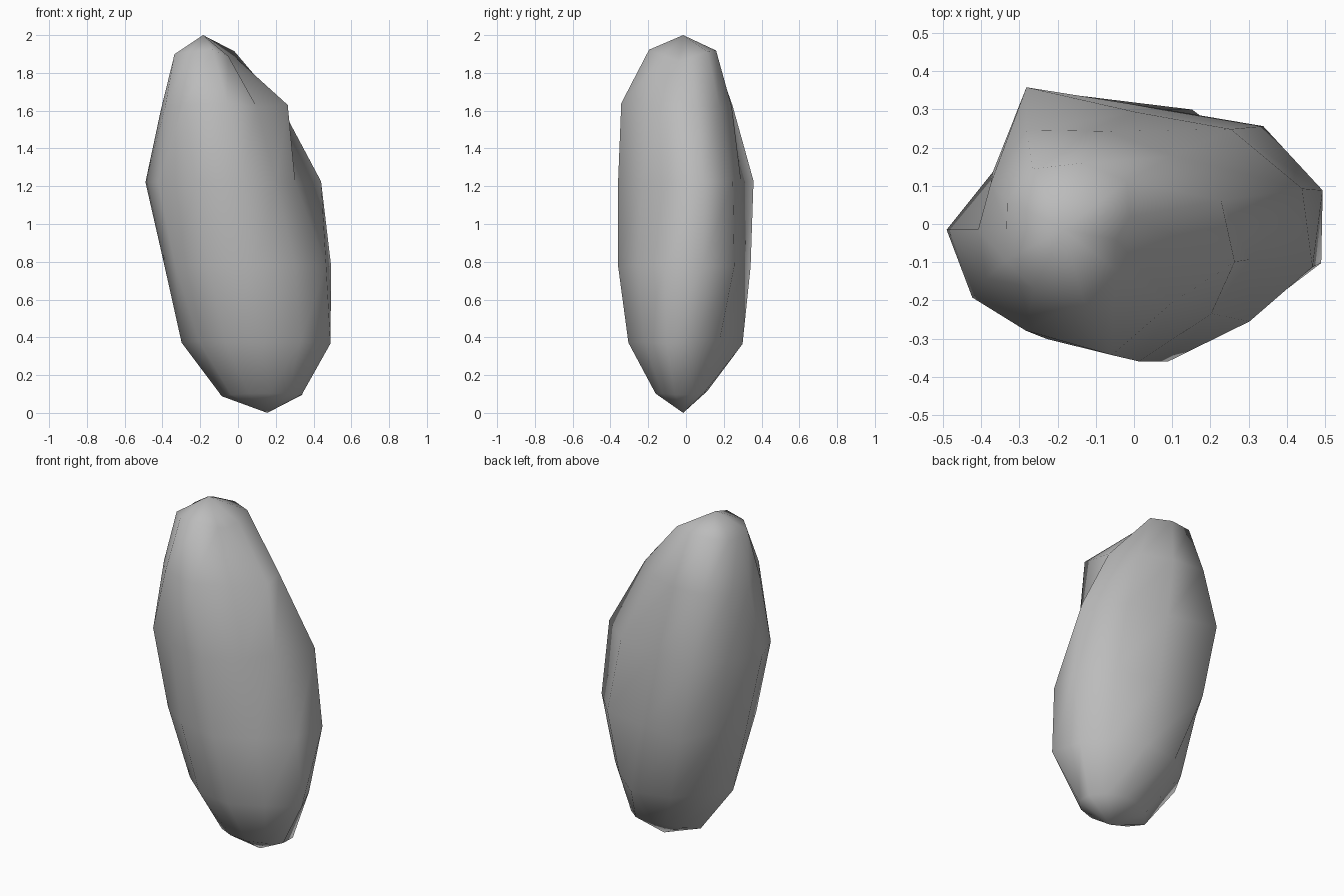
import bpy, bmesh, math

if "Cube" in bpy.data.objects:
    bpy.data.objects.remove(bpy.data.objects["Cube"])

SEGMENTS, BANDS = 11, 7
RX, RY = 0.47, 0.35          # base half-widths of the boulder

# Bulge of the stone around each ring (bottom to top), starting at the left side (-x)
# and going round by the front
BULGE = [
    [1.10, 1.02, 0.97, 0.97, 0.97, 1.02, 1.03, 0.95, 0.85, 0.85, 0.95],
    [1.06, 0.96, 1.03, 1.07, 1.00, 1.13, 0.95, 0.93, 1.16, 1.08, 1.00],
    [0.90, 0.92, 0.95, 1.02, 0.93, 1.01, 1.07, 1.05, 0.93, 1.15, 0.87],
    [0.954, 0.96, 0.92, 1.02, 0.85, 0.81, 1.12, 1.02, 0.91, 1.20, 0.82],
    [0.78, 0.86, 1.06, 1.21, 0.92, 1.09, 0.99, 0.93, 0.95, 1.05, 0.82],
    [0.81, 0.98, 1.10, 1.20, 0.88, 0.62, 0.80, 1.12, 1.16, 1.15, 0.95],
]


def lean(z):
    """Centre line of the leaning stone."""
    return 0.155 - 0.17 * z


# Standing boulder: a squashed, sheared, irregular sphere
bm = bmesh.new()
bottom = bm.verts.new((lean(0), -0.015, 0))
top = bm.verts.new((lean(2), -0.015, 2))
rings = []
for k, bulges in enumerate(BULGE, start=1):
    polar = math.pi * k / BANDS
    s, c = math.sin(polar), -math.cos(polar)
    ring = []
    for i, f in enumerate(bulges):
        a = math.pi + math.tau * i / SEGMENTS
        z = 1 + c * (1 + 0.12 * (f - 1))
        ring.append(bm.verts.new((lean(1 + c) + RX * s * f * math.cos(a),
                                  -0.015 + RY * s * f * math.sin(a), z)))
    rings.append(ring)

for i in range(SEGMENTS):
    j = (i + 1) % SEGMENTS
    bm.faces.new((bottom, rings[0][j], rings[0][i]))
    for lo, hi in zip(rings, rings[1:]):
        bm.faces.new((lo[i], lo[j], hi[j], hi[i]))
    bm.faces.new((rings[-1][i], rings[-1][j], top))

bmesh.ops.recalc_face_normals(bm, faces=bm.faces[:])
for face in bm.faces:
    face.smooth = True

mesh = bpy.data.meshes.new("boulder")
bm.to_mesh(mesh)
bm.free()

stone = bpy.data.materials.new("grey stone")
stone.diffuse_color = (0.5, 0.5, 0.5, 1)
stone.use_nodes = True
stone.node_tree.nodes["Principled BSDF"].inputs["Base Color"].default_value = stone.diffuse_color
mesh.materials.append(stone)

boulder = bpy.data.objects.new("boulder", mesh)
bpy.context.collection.objects.link(boulder)
